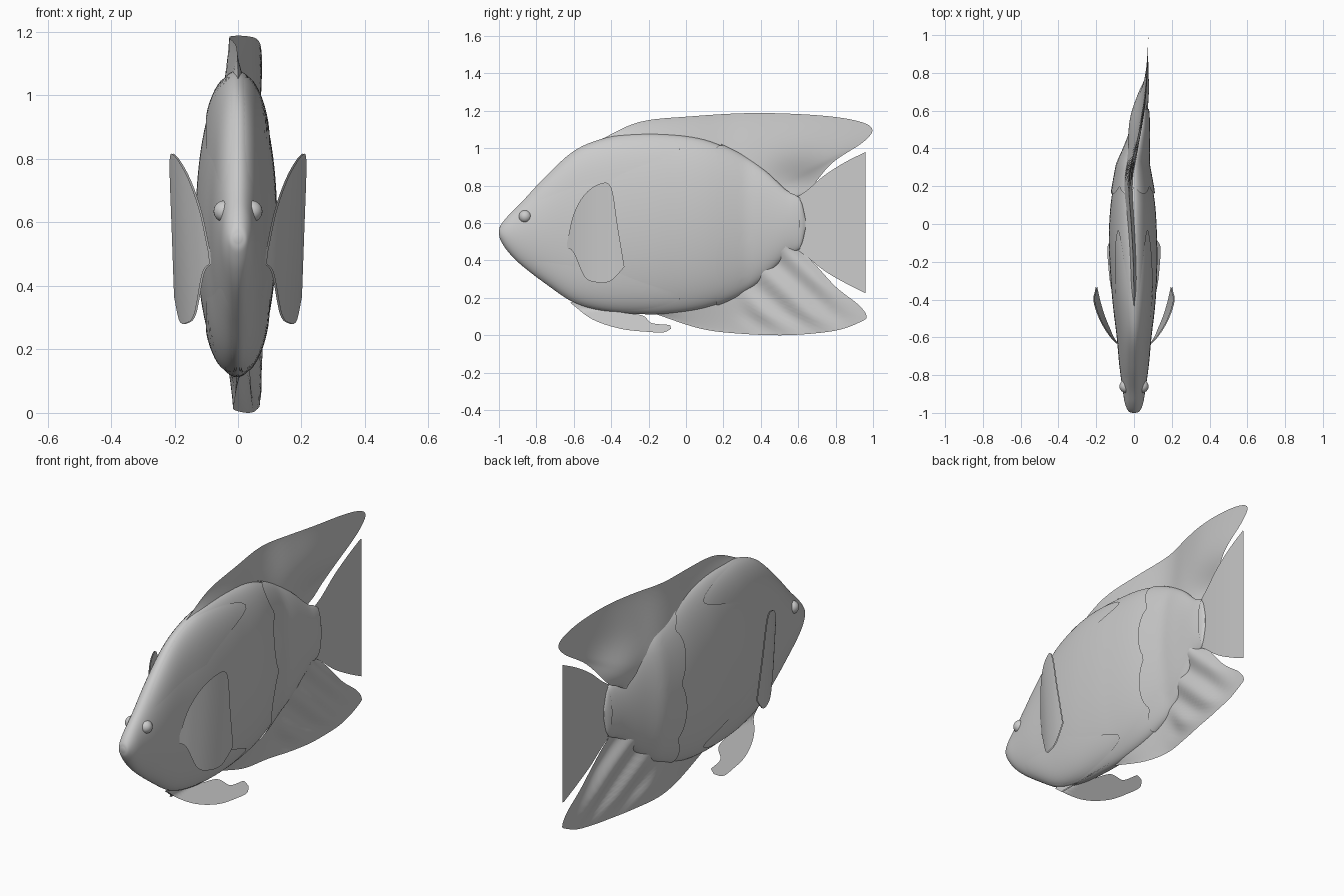
import bpy, bmesh
from math import sin, cos, pi, exp, radians
from mathutils import Vector

if "Cube" in bpy.data.objects:
    bpy.data.objects.remove(bpy.data.objects["Cube"])


def curve(points, per_seg):
    """Catmull-Rom resampling of a list of tuples."""
    p = [Vector(q) for q in points]
    p = [2 * p[0] - p[1]] + p + [2 * p[-1] - p[-2]]
    out = []
    for i in range(1, len(p) - 2):
        a, b, c, d = p[i - 1:i + 3]
        for k in range(per_seg):
            t = k / per_seg
            out.append(0.5 * (2 * b + (c - a) * t + (2 * a - 5 * b + 4 * c - d) * t * t
                              + (3 * b - a - 3 * c + d) * t ** 3))
    return out + [p[-2]]


def lerp_table(table, y):
    """Linear lookup of a row by its first column."""
    if y <= table[0][0]:
        return table[0]
    for a, b in zip(table, table[1:]):
        if y <= b[0]:
            return a.lerp(b, (y - a[0]) / max(b[0] - a[0], 1e-6))
    return table[-1]


def grid_object(name, grids, wrap=False, caps=False, mirror=False):
    """Skin one or more grids of points into a smooth object."""
    bm = bmesh.new()
    for rows in grids:
        v = [[bm.verts.new(p) for p in r] for r in rows]
        n = len(v[0])
        for r0, r1 in zip(v, v[1:]):
            for j in range(n if wrap else n - 1):
                k = (j + 1) % n
                bm.faces.new((r0[j], r0[k], r1[k], r1[j]))
        if caps:
            bm.faces.new(v[0])
            bm.faces.new(v[-1])
    bmesh.ops.remove_doubles(bm, verts=bm.verts, dist=1e-5)
    bmesh.ops.recalc_face_normals(bm, faces=bm.faces)
    me = bpy.data.meshes.new(name)
    bm.to_mesh(me)
    bm.free()
    ob = bpy.data.objects.new(name, me)
    bpy.context.collection.objects.link(ob)
    if mirror:
        ob.modifiers.new("mirror", 'MIRROR')
    bpy.context.view_layer.objects.active = ob
    ob.select_set(True)
    bpy.ops.object.shade_smooth_by_angle(angle=radians(50))
    ob.select_set(False)
    return ob


# Spine sway: the rear of the fish bends towards +x
SPINE = curve([(-1, 0), (-0.4, 0), (0, -0.008), (0.25, -0.015), (0.42, 0.017),
               (0.6, 0.05), (0.8, 0.068), (1, 0.076)], 8)


def spine(y, z=0):
    return lerp_table(SPINE, y)[1]


# Body stations: y, top, bottom, half width
BODY = curve([(-1, 0.56, 0.54, 0.01), (-0.99, 0.59, 0.505, 0.03), (-0.95, 0.64, 0.445, 0.048),
              (-0.88, 0.71, 0.375, 0.06), (-0.75, 0.85, 0.275, 0.078),
              (-0.6, 0.985, 0.175, 0.092), (-0.45, 1.05, 0.13, 0.11),
              (-0.3, 1.075, 0.115, 0.122), (-0.1, 1.075, 0.115, 0.128),
              (0.1, 1.045, 0.145, 0.118), (0.28, 0.97, 0.215, 0.089),
              (0.42, 0.875, 0.315, 0.06), (0.54, 0.765, 0.435, 0.036),
              (0.61, 0.725, 0.47, 0.02), (0.64, 0.62, 0.57, 0.006)], 6)


def body_pt(y, ang, grow=0.0):
    s = lerp_table(BODY, y)
    c, h = (s[1] + s[2]) / 2, (s[1] - s[2]) / 2
    return (max(spine(y), -0.006) + (s[3] + grow) * cos(ang), y, c + (h + grow) * sin(ang))


RING = [2 * pi * j / 96 for j in range(96)]
grid_object("body", [[[body_pt(s[0], a) for a in RING] for s in BODY]], True, True)


# Head covering with four lobes running back over the flanks
def lobe(a):
    e = abs(((a + pi / 2) % pi) - pi / 2)
    return exp(-((e - radians(55)) / radians(20)) ** 2)


grid_object("head_lobes", [[[body_pt(-0.85 + (0.35 + 0.47 * lobe(a)) * i / 20, a,
                                     0.011 * lobe(a) * (i / 20) ** 0.5 - 0.002)
                             for a in RING] for i in range(21)]], True)


# Scalloped rear covering
def scallop(a):
    return 0.21 - 0.05 * abs(sin(4 * a + 0.4)) ** 0.6


grid_object("rear_scales", [[[body_pt(scallop(a) + (0.61 - scallop(a)) * i / 16, a, 0.008)
                              for a in RING] for i in range(17)]], True)


def fin(name, outer, inner, xf, t_in, t_out, mirror=False, rows=14):
    """Two-sided fin between two y-z curves, with half thickness at each edge."""
    o, n = curve(outer, 6), curve(inner, 6)
    sides = []
    for sgn in (-1, 1):
        g = []
        for i in range(rows + 1):
            v = i / rows
            t = t_in * (1 - v) ** 1.5 + t_out
            pts = [a.lerp(b, v) for a, b in zip(n, o)]
            g.append([(xf(p[0], p[1]) + sgn * t, p[0], p[1]) for p in pts])
        sides.append(g)
    return grid_object(name, sides, mirror=mirror)


# Dorsal and anal fins, with a fold to the left near the tail root
def dorsal_x(y, z):
    return (spine(y) - 0.05 * exp(-((y - 0.6) / 0.18) ** 2 - ((z - 0.8) / 0.13) ** 2)
            - 0.012 * exp(-((y - 0.2) / 0.25) ** 2))


def anal_x(y, z):
    ripple = 0.012 * sin(26 * (y + 1.1 * z)) * min(1, max(0, (y - 0.25) / 0.15))
    return spine(y) + ripple * min(1, max(0, z / 0.1)) * min(1, max(0, (0.9 - y) / 0.2))


fin("dorsal_fin",
    [(-0.46, 1.045), (-0.25, 1.14), (0.02, 1.17), (0.35, 1.188), (0.68, 1.178), (0.9, 1.15),
     (0.995, 1.105), (0.95, 1.035), (0.78, 0.92), (0.66, 0.78), (0.58, 0.735)],
    [(-0.45, 1.03), (-0.3, 1.04), (-0.1, 1.03), (0.1, 0.99), (0.22, 0.95), (0.32, 0.9),
     (0.39, 0.85), (0.44, 0.81), (0.48, 0.77), (0.52, 0.74), (0.54, 0.71)],
    dorsal_x, 0.025, 0.0)
fin("anal_fin",
    [(-0.16, 0.112), (0.08, 0.035), (0.3, 0.008), (0.55, 0.001), (0.8, 0.025), (0.94, 0.075),
     (0.965, 0.105), (0.92, 0.165), (0.8, 0.26), (0.67, 0.4), (0.58, 0.47)],
    [(-0.16, 0.14), (-0.05, 0.16), (0.08, 0.19), (0.18, 0.23), (0.26, 0.27), (0.33, 0.31),
     (0.39, 0.35), (0.44, 0.39), (0.48, 0.43), (0.52, 0.46), (0.54, 0.49)],
    anal_x, 0.025, 0.0)

# Tail fin
fin("tail_fin",
    [(0.56, 0.72), (0.64, 0.77), (0.74, 0.855), (0.85, 0.925), (0.96, 0.98)],
    [(0.56, 0.48), (0.64, 0.425), (0.74, 0.345), (0.85, 0.28), (0.96, 0.225)],
    spine, 0.0, 0.002)

# Paired pectoral fins, cupped away from the flanks
PECT = curve([(-0.64, 0.085), (-0.58, 0.125), (-0.5, 0.165), (-0.41, 0.193), (-0.32, 0.208)], 6)
fin("pectoral_fin",
    [(-0.635, 0.5), (-0.6, 0.65), (-0.54, 0.755), (-0.46, 0.81), (-0.4, 0.79),
     (-0.365, 0.58), (-0.33, 0.37)],
    [(-0.635, 0.47), (-0.6, 0.44), (-0.54, 0.31), (-0.47, 0.282), (-0.41, 0.287),
     (-0.37, 0.32), (-0.33, 0.365)],
    lambda y, z: lerp_table(PECT, y)[1] + 0.06 * (z - 0.5), 0.0, 0.003, True)

# Paired pelvic fins, splayed below the belly
fin("pelvic_fin",
    [(-0.62, 0.175), (-0.5, 0.085), (-0.35, 0.035), (-0.2, 0.018), (-0.12, 0.016), (-0.08, 0.035)],
    [(-0.6, 0.18), (-0.48, 0.145), (-0.34, 0.122), (-0.23, 0.105), (-0.185, 0.066), (-0.085, 0.055)],
    lambda y, z: 0.006 + max(0, 0.135 - z) * 1.1, 0.0, 0.003, True)

# Eyes, small bulges sunk into the head
for side in (-1, 1):
    bpy.ops.mesh.primitive_uv_sphere_add(segments=24, ring_count=12, radius=0.034,
                                         location=(side * 0.043, -0.86, 0.635))
    eye = bpy.context.object
    eye.name = "eye_right" if side > 0 else "eye_left"
    bpy.ops.object.shade_smooth()
    eye.select_set(False)
